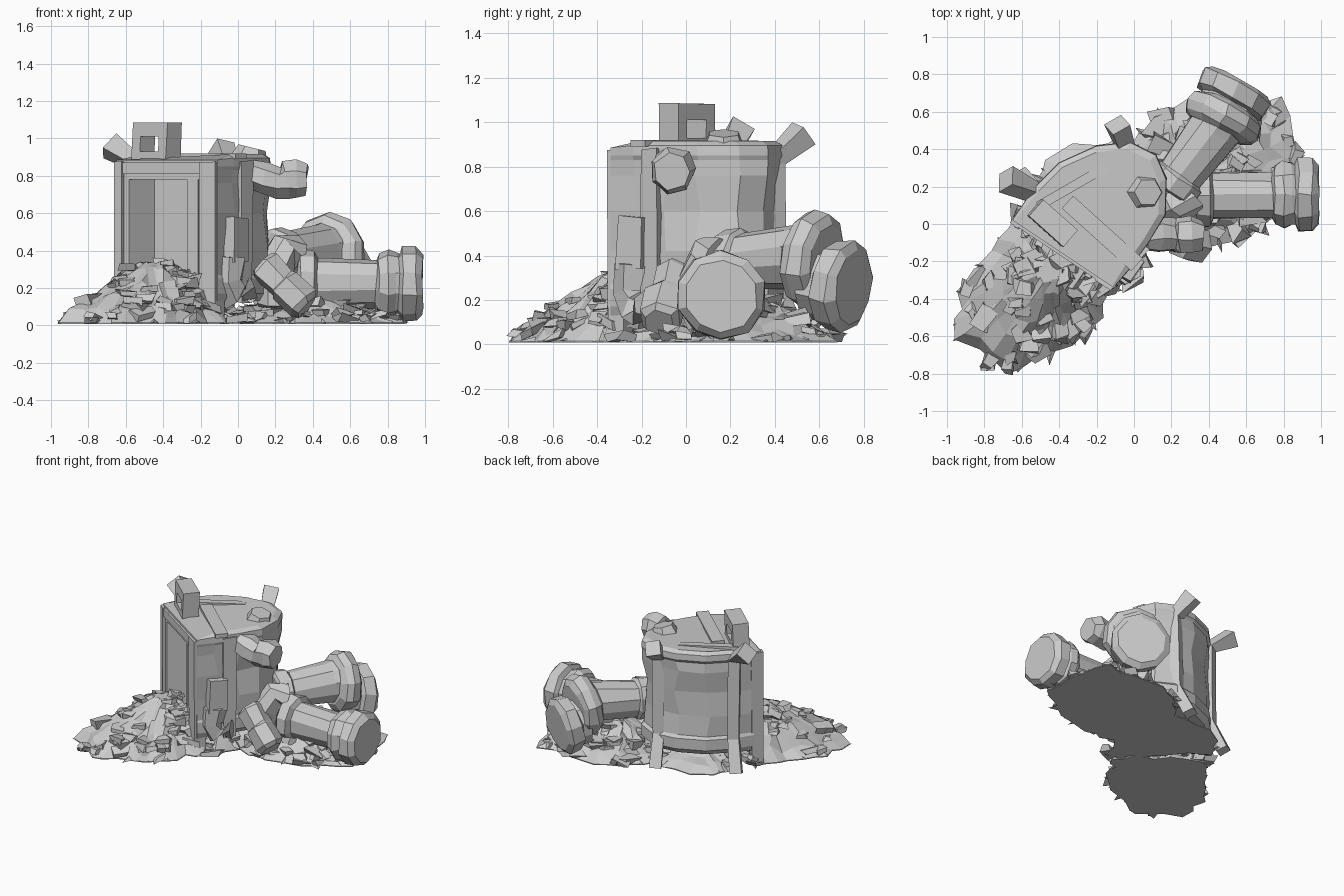
import bpy, bmesh, math, random
from mathutils import Vector, Matrix

random.seed(7)
cube = bpy.data.objects.get("Cube")
if cube:
    bpy.data.objects.remove(cube)

# One stone grey for everything
STONE = (0.6, 0.6, 0.6, 1)
stone = bpy.data.materials.new("stone_grey")
stone.use_nodes = True
stone.diffuse_color = STONE
stone.node_tree.nodes["Principled BSDF"].inputs["Base Color"].default_value = STONE
UP = Vector((0, 0, 1))
YAW = Matrix.Rotation(math.radians(-33.7), 4, 'Z')
FRONT = Vector((-0.38, -0.16, 0))


def finish(name, bm):
    bmesh.ops.recalc_face_normals(bm, faces=bm.faces)
    mesh = bpy.data.meshes.new(name)
    bm.to_mesh(mesh)
    bm.free()
    mesh.materials.append(stone)
    obj = bpy.data.objects.new(name, mesh)
    bpy.context.collection.objects.link(obj)
    return obj


def wobble(amount):
    return Vector([random.uniform(-amount, amount) for _ in range(3)])


def skin(bm, rings):
    """Bridge equal rings of points and cap both ends."""
    loops = [[bm.verts.new(p) for p in ring] for ring in rings]
    n = len(loops[0])
    for a, b in zip(loops, loops[1:]):
        for i in range(n):
            j = (i + 1) % n
            bm.faces.new((a[i], a[j], b[j], b[i]))
    bm.faces.new(loops[0])
    bm.faces.new(loops[-1])


def tube(name, path, sides=8, ref=UP, rough=0.0):
    """Faceted tube through (point, radius) pairs, kept above the ground."""
    points = [Vector(p) for p, r in path]
    rings = []
    for k, (p, r) in enumerate(zip(points, [r for _, r in path])):
        t = (points[min(k + 1, len(points) - 1)] - points[max(k - 1, 0)]).normalized()
        x = t.cross(ref).normalized()
        y = t.cross(x)
        angles = [math.tau * (i + 0.5) / sides for i in range(sides)]
        ring = [p + r * (x * math.cos(a) + y * math.sin(a)) + wobble(rough) for a in angles]
        for q in ring:
            q.z = max(q.z, 0.01)
        rings.append(ring)
    bm = bmesh.new()
    skin(bm, rings)
    return finish(name, bm)


def pipe(name, start, end, profile, sides=10, rough=0.007):
    """Straight stepped pipe; the profile holds (fraction, radius) pairs."""
    a, b = Vector(start), Vector(end)
    return tube(name, [(a.lerp(b, t), r) for t, r in profile], sides, UP, rough)


def box(name, centre, size, turn=YAW, rough=0.0):
    bm = bmesh.new()
    bmesh.ops.create_cube(bm, size=1)
    for v in bm.verts:
        v.co = Vector(centre) + turn @ (Vector([a * b for a, b in zip(v.co, size)]) + wobble(rough))
    return finish(name, bm)


def on_front(u, depth, z):
    return FRONT + YAW @ Vector((u, depth, z))


def cut(obj, cutter):
    mod = obj.modifiers.new("opening", 'BOOLEAN')
    mod.operation, mod.solver, mod.object = 'DIFFERENCE', 'EXACT', cutter
    bpy.context.view_layer.objects.active = obj
    bpy.ops.object.modifier_apply(modifier=mod.name)
    bpy.data.objects.remove(cutter)


# Furnace body: flat front, round back, dented middle, rims above and below
plan = [(-0.65, 0.02), (-0.11, -0.34), (-0.02, -0.24), (0.08, -0.1), (0.17, 0.05), (0.175, 0.24),
        (0.12, 0.37), (-0.02, 0.44), (-0.2, 0.42), (-0.4, 0.33), (-0.54, 0.19)]
middle = Vector((-0.22, 0.06, 0))
levels = [(0.13, 0.9, 0), (0.17, 1, 0), (0.25, 1, 0), (0.27, 0.95, 0.01), (0.42, 0.95, 0.022),
          (0.6, 0.95, 0.022), (0.76, 0.96, 0.018), (0.83, 0.97, 0.01), (0.85, 1, 0), (0.895, 0.99, 0),
          (0.915, 0.9, 0)]
rings = []
for z, scale, dent in levels:
    ring = []
    for i, (x, y) in enumerate(plan):
        p = Vector((x, y, 0))
        if i > 1:
            p = middle.lerp(p, scale) + wobble(dent)
            p.z = 0
        elif z > 0.9:
            p = middle.lerp(p, 0.97)
        ring.append(p + UP * (z if i > 1 else min(z, 0.885)))
    rings.append(ring)
bm = bmesh.new()
skin(bm, rings)
body = finish("furnace_body", bm)

# Opening with a splayed left jamb
cutter = box("opening_cutter", on_front(-0.07, 0.04, 0.43), (0.4, 0.28, 0.7))
for v in cutter.data.vertices:
    local = YAW.inverted() @ (v.co - FRONT)
    if local.y > 0 and local.x < 0:
        v.co += YAW @ Vector((0.07, 0, 0))
cut(body, cutter)

# Front frame and columns
box("frame_top", on_front(-0.01, 0.0, 0.84), (0.62, 0.03, 0.06))
for u, wide in ((-0.3, 0.05), (0.27, 0.1)):
    box("front_column", on_front(u, 0.025, 0.445), (wide, 0.09, 0.86), rough=0.004)
box("frame_strip", on_front(0.18, 0.0, 0.4), (0.05, 0.012, 0.76))

# Side columns and the dented junction box with its drain pipe
box("side_column", (0.03, -0.15, 0.5), (0.06, 0.08, 0.76), rough=0.012)
box("side_box", (-0.04, -0.22, 0.455), (0.13, 0.13, 0.24), rough=0.01)
tube("drain_pipe", [((-0.04, -0.23, 0.36), 0.085), ((-0.05, -0.24, 0.24), 0.08),
                    ((-0.03, -0.21, 0.17), 0.095), ((0.07, -0.17, 0.18), 0.07)],
     6, Vector((0.8, 0.5, 0)), 0.01)

# Back struts with horns above and splayed feet below
out = Vector((-0.5, 0.87, 0))
tube("strut_outer", [((-0.6, 0.25, 0.02), 0.06), ((-0.53, 0.18, 0.25), 0.055),
                     ((-0.53, 0.17, 0.85), 0.06), ((-0.685, 0.24, 0.96), 0.08)], 4, out)
tube("strut_back", [((-0.09, 0.5, 0.02), 0.06), ((-0.05, 0.4, 0.25), 0.055),
                    ((-0.04, 0.39, 0.82), 0.06), ((-0.09, 0.53, 0.95), 0.075)], 4, out)

# Lid: handle arch, strap, small cap and back ridge
turn = Matrix.Rotation(math.radians(-42), 4, 'Z')
handle = box("lid_handle", (-0.435, 0.005, 0.98), (0.25, 0.12, 0.2), turn, 0.006)
cut(handle, box("handle_cutter", (-0.435, 0.005, 0.97), (0.13, 0.3, 0.08), turn))
box("lid_strap", (-0.17, -0.05, 0.905), (0.5, 0.09, 0.03), turn)
box("lid_ridge", (-0.33, 0.2, 0.905), (0.42, 0.05, 0.025), Matrix.Rotation(math.radians(30), 4, 'Z'))
tube("lid_cap", [((0.06, 0.17, 0.89), 0.1), ((0.075, 0.17, 0.95), 0.075)], 6, out)

# Valve knob on the side
tube("valve_knob", [((0.05, -0.07, 0.82), 0.08), ((0.13, -0.06, 0.79), 0.09),
                    ((0.22, -0.06, 0.765), 0.085), ((0.26, -0.06, 0.775), 0.1),
                    ((0.31, -0.06, 0.785), 0.11), ((0.37, -0.06, 0.78), 0.085)], 7, UP, 0.008)

# Broken flue pipes
pipe("flue_side", (0.32, 0.15, 0.23), (0.985, 0.16, 0.22),
     [(0, 0.15), (0.02, 0.175), (0.13, 0.17), (0.15, 0.13), (0.63, 0.13), (0.65, 0.165), (0.72, 0.185),
      (0.79, 0.175), (0.81, 0.165), (0.84, 0.205), (0.95, 0.2), (1, 0.165)])
pipe("flue_back", (0.19, 0.18, 0.37), (0.46, 0.54, 0.4),
     [(0, 0.12), (0.03, 0.15), (0.2, 0.15), (0.23, 0.13), (0.9, 0.145), (1, 0.15)])
pipe("flue_back_collar", (0.44, 0.5, 0.39), (0.51, 0.635, 0.37),
     [(0, 0.16), (0.15, 0.205), (0.45, 0.225), (0.85, 0.21), (1, 0.17)])
pipe("flue_back_end", (0.47, 0.58, 0.28), (0.565, 0.755, 0.25),
     [(0, 0.17), (0.35, 0.17), (0.42, 0.2), (0.85, 0.21), (1, 0.17)])
pipe("fallen_stub", (0.13, -0.05, 0.33), (0.37, -0.12, 0.1),
     [(0, 0.07), (0.06, 0.09), (0.45, 0.085), (0.5, 0.1), (0.92, 0.1), (1, 0.075)], 6)
tube("fallen_elbow", [((0.18, 0.05, 0.1), 0.08), ((0.2, 0.06, 0.3), 0.1), ((0.24, 0.1, 0.4), 0.09),
                      ((0.3, 0.15, 0.38), 0.1)], 7, Vector((0.3, -1, 0)), 0.01)


def mound(name, outline, peak, height, rocks, ring_count=6, sub=3):
    """Jagged heap sloping from a flat top to a ground outline, strewn with rocks and shards."""
    top = Vector(peak).to_3d()
    edge = []
    for a, b in zip(outline, outline[1:] + outline[:1]):
        edge += [Vector(a).lerp(Vector(b), i / sub).to_3d() for i in range(sub)]

    def surface(p, t):
        q = top.lerp(p, t)
        q.z = 0.015 + height * min(1, max(0, 1.3 * (1 - t)))
        return q

    bm = bmesh.new()
    rings = []
    for k in range(ring_count, 0, -1):
        t = k / ring_count
        ring = []
        for p in edge:
            q = surface(p, t * random.uniform(0.94, 1.06)) + wobble(0.025 if k > 1 else 0.01)
            q.z = 0.015 if k == ring_count else max(q.z, 0.02)
            ring.append(q)
        rings.append(ring)
    skin(bm, [[Vector((p.x, p.y, 0.008)) for p in rings[0]]] + rings)
    # Flat stones bedded in the slope
    for _ in range(rocks):
        q = surface(random.choice(edge), math.sqrt(random.uniform(0.05, 0.95)))
        size = random.uniform(0.05, 0.09)
        tilt = Matrix.Rotation(random.uniform(-0.5, 0.5), 3, wobble(1))
        spin = Matrix.Rotation(random.uniform(0, 6), 3, 'Z') @ tilt @ Matrix.Diagonal((1.3, 0.9, 0.5))
        for v in bmesh.ops.create_cube(bm, size=1)["verts"]:
            v.co = q + size * (spin @ (v.co + wobble(0.3)))
            v.co.z = max(v.co.z, 0.01)
    # Broad shards poking out round the rim
    for p in edge[::2]:
        away = (p - top).normalized()
        side = away.cross(UP) * random.uniform(0.03, 0.06)
        tip = p + away * random.uniform(0.0, 0.05) + UP * random.uniform(0.01, 0.03)
        back = p - away * 0.08
        corners = [bm.verts.new(c) for c in (back + side + UP * 0.01, back - side + UP * 0.01,
                                             back + UP * 0.045, tip)]
        for i in range(4):
            bm.faces.new([c for j, c in enumerate(corners) if j != i])
    return finish(name, bm)


# Ash heap spilling from the opening, and debris under the pipes
mound("ash_heap", [(-0.96, -0.62), (-0.7, -0.81), (-0.45, -0.71), (-0.25, -0.6), (-0.16, -0.42),
                   (-0.06, -0.31), (-0.2, -0.18), (-0.45, 0.02), (-0.63, 0.06), (-0.76, -0.15),
                   (-0.94, -0.36)], (-0.43, -0.22), 0.32, 75)
mound("pipe_debris", [(0.1, -0.08), (0.34, -0.15), (0.7, -0.04), (0.88, 0.12), (0.88, 0.36),
                      (0.76, 0.64), (0.48, 0.68), (0.2, 0.64), (0.03, 0.5), (-0.05, 0.25)],
      (0.36, 0.28), 0.19, 75)
mound("rear_debris", [(0.12, 0.0), (0.1, 0.35), (-0.1, 0.46), (-0.46, 0.36), (-0.56, 0.17), (-0.2, -0.15),
                      (0.0, -0.32)], (-0.2, 0.1), 0.1, 20, 4)
